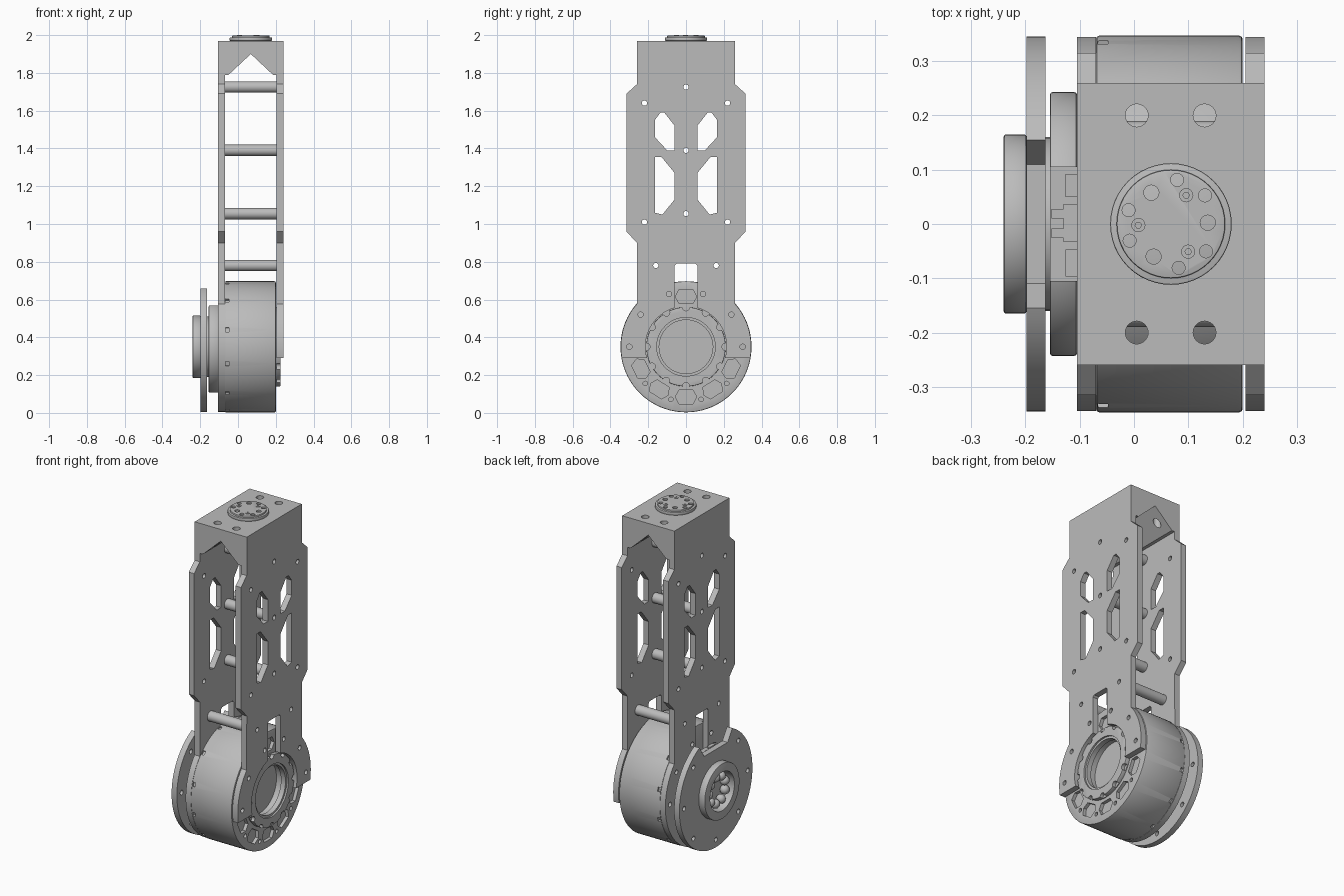
import bpy, bmesh
from math import sin, cos, radians, sqrt
from mathutils import Vector

if "Cube" in bpy.data.objects:
    bpy.data.objects.remove(bpy.data.objects["Cube"])

grey = bpy.data.materials.new("machined grey")
grey.use_nodes = True
tone = (0.5, 0.5, 0.5, 1)
grey.diffuse_color = tone
grey.node_tree.nodes["Principled BSDF"].inputs["Base Color"].default_value = tone

CZ = 0.35      # height of the motor axis
R = 0.345      # motor radius
MID = 0.068    # middle of the frame in x


def polar(r, a, cy=0.0, cz=0.0):
    return (cy + r * cos(radians(a)), cz + r * sin(radians(a)))


def circle(r, c=(0, CZ), n=32):
    return [polar(r, 360 * i / n, *c) for i in range(n)]


def rect(a0, a1, b0, b1):
    return [(a0, b0), (a1, b0), (a1, b1), (a0, b1)]


def mirror(pts):
    return [(-a, b) for a, b in pts]


def prism(name, profiles, lo, hi, axis="x", bevel=0):
    """Extrude one or more closed profiles along an axis."""
    place = {"x": lambda a, b, d: (d, a, b),
             "y": lambda a, b, d: (a, d, b),
             "z": lambda a, b, d: (a, b, d)}[axis]
    bm = bmesh.new()
    for pts in profiles:
        low = [bm.verts.new(place(a, b, lo)) for a, b in pts]
        high = [bm.verts.new(place(a, b, hi)) for a, b in pts]
        bm.faces.new(low)
        bm.faces.new(high)
        for i in range(len(pts)):
            j = (i + 1) % len(pts)
            bm.faces.new((low[i], low[j], high[j], high[i]))
    bmesh.ops.recalc_face_normals(bm, faces=bm.faces)
    if bevel:
        rims = [e for e in bm.edges if any(len(f.verts) > 8 for f in e.link_faces)]
        bmesh.ops.bevel(bm, geom=rims, offset=bevel, segments=2,
                        profile=0.5, affect="EDGES")
    mesh = bpy.data.meshes.new(name)
    bm.to_mesh(mesh)
    bm.free()
    mesh.materials.append(grey)
    obj = bpy.data.objects.new(name, mesh)
    bpy.context.collection.objects.link(obj)
    return obj


def cut(obj, profiles, lo, hi, axis="x"):
    """Subtract extruded profiles and drop the cutter."""
    cutter = prism("cutter", profiles, lo, hi, axis)
    cutter.hide_render = True
    mod = obj.modifiers.new("cut", "BOOLEAN")
    mod.operation, mod.solver, mod.object = "DIFFERENCE", "EXACT", cutter
    bpy.context.view_layer.objects.active = obj
    bpy.ops.object.modifier_apply(modifier=mod.name)
    bpy.data.objects.remove(cutter)


# Side plates: waisted outline ending in an arc around the motor
def plate_outline(end):
    side = [(0.26, 1.97), (0.26, 1.74), (0.315, 1.69), (0.315, 0.96), (0.26, 0.90)]
    side += [polar(R, 41 + (end - 41) * i / 24, 0, CZ) for i in range(25)]
    return side + mirror(side)[::-1]


upper_window = [(0.165, 1.55), (0.135, 1.59), (0.115, 1.59), (0.06, 1.52),
                (0.06, 1.39), (0.10, 1.39), (0.165, 1.46)]
lower_window = [(0.165, 1.355), (0.13, 1.355), (0.06, 1.27), (0.06, 1.13),
                (0.125, 1.05), (0.165, 1.06)]
windows = [upper_window, lower_window, mirror(upper_window), mirror(lower_window)]
rods = [(0, 1.725), (0, 1.39), (0, 1.055), (0.16, 0.78), (-0.16, 0.78)]
spots = rods + [(s * y, z) for s in (-1, 1) for y, z in
                [(0.22, 1.64), (0.22, 1.01), (0.24, 0.52), (0.09, 0.63), (0.3, 0.35)]]
bolt_holes = [circle(0.014, c, 16) for c in spots]

left_plate = prism("left_plate", [plate_outline(-10)], 0.205, 0.24)
cut(left_plate, [circle(0.215, n=64)], 0.1, 0.3)
right_plate = prism("right_plate", [plate_outline(-89)], -0.105, -0.07)
slot = [(-0.06, 0.50), (0.06, 0.50), (0.06, 0.78), (0.05, 0.79), (-0.05, 0.79), (-0.06, 0.78)]
for plate in (left_plate, right_plate):
    cut(plate, windows + bolt_holes, -0.3, 0.3)
    cut(plate, [slot], -0.3, 0.3)

# Hollow spacer rods between the plates
for i, c in enumerate(rods):
    rod = prism(f"spacer_rod_{i + 1}", [circle(0.03, c, 24)], -0.07, 0.205)
    cut(rod, [circle(0.014, c, 16)], -0.2, 0.3)

# Top block with a chevron underside and four bolt holes
block = prism("top_block", [[(-0.07, 1.97), (-0.07, 1.79), (-0.05, 1.79), (MID, 1.90),
                             (0.185, 1.79), (0.205, 1.79), (0.205, 1.97)]], -0.26, 0.26, "y")
cut(block, [circle(0.021, (x, y), 24) for x in (0.005, 0.13) for y in (-0.2, 0.2)],
    1.7, 2.1, "z")

# Round flange on top
prism("flange_base", [circle(0.112, (MID, 0), 48)], 1.97, 1.988, "z", 0.003)
flange = prism("flange_cap", [circle(0.1, (MID, 0), 48)], 1.98, 1.997, "z", 0.003)
pins = [circle(0.014, polar(0.068, a, MID), 16) for a in (2, 122, 242)]
pins += [circle(0.012, polar(0.082, a, MID), 16) for a in (82, 40, 162, 202, 280, 322)]
cut(flange, pins, 1.985, 2.1, "z")
for i, a in enumerate((62, 182, 302)):
    screw = prism(f"flange_screw_{i + 1}", [circle(0.013, polar(0.06, a, MID), 16)],
                  1.99, 2.0, "z")
    cut(screw, [circle(0.006, polar(0.06, a, MID), 6)], 1.995, 2.1, "z")

# Motor body with pockets in its left face and small vents at the right rim
motor = prism("motor_body", [circle(R + 0.002, n=96)], -0.07, 0.2, "x", 0.006)
pocket = [polar(r, a) for r, a in
          ((0.232, -9), (0.232, 9), (0.27, 12), (0.305, 7), (0.305, -7), (0.27, -12))]


def turned(pts, turn):
    t = radians(turn)
    return [(y * cos(t) - z * sin(t), CZ + y * sin(t) + z * cos(t)) for y, z in pts]


cut(motor, [turned(pocket, a) for a in (90, 206, 238, 270, 302, 334)], 0.18, 0.3)
cut(motor, [circle(0.012, polar(0.29, a, 0, CZ), 16) for a in (222, 254, 286, 318)], 0.17, 0.3)
cut(motor, [circle(0.15, n=48)], 0.15, 0.3)
vent = rect(R - 0.01, R + 0.02, -0.012, 0.012)
cut(motor, [turned(vent, a) for a in range(15, 375, 30)], -0.066, -0.048)

# Scalloped bearing ring in the left face
ring = prism("bearing_ring", [circle(0.21, n=64)], 0.19, 0.225, "x", 0.003)
cut(ring, [circle(0.155, n=48)], 0.1, 0.3)
cut(ring, [circle(0.018, polar(0.208, a, 0, CZ), 16) for a in range(0, 360, 30)], 0.205, 0.3)
lip = prism("bearing_lip", [circle(0.16, n=48)], 0.185, 0.215)
cut(lip, [circle(0.142, n=48)], 0.1, 0.3)

# Stepped output stage on the right side
stage = prism("output_stage", [circle(0.243, n=64)], -0.155, -0.105, "x", 0.005)
cut(stage, [rect(-0.105, 0.105, 0.52, 0.7)], -0.3, -0.09)
prism("output_neck", [circle(0.16, n=48)], -0.17, -0.15)
disc = prism("output_disc", [circle(R, n=96)], -0.198, -0.163)
edge = CZ + sqrt(R * R - 0.155 ** 2)
cut(disc, [[(-0.11, 0.59), (0.11, 0.59), (0.155, edge), (0.155, 0.8),
            (-0.155, 0.8), (-0.155, edge)]], -0.3, 0)
cut(disc, [circle(0.014, polar(0.3, a, 0, CZ), 16) for a in range(0, 360, 45) if a != 90], -0.3, 0)
cut(disc, [circle(0.115, n=48)], -0.3, 0)
hub = prism("output_hub", [circle(0.165, n=64)], -0.24, -0.198, "x", 0.004)
cut(hub, [circle(0.115, n=48)], -0.3, 0)

# Bearing balls inside the hub
for i in range(9):
    y, z = polar(0.08, 40 * i, 0, CZ)
    bpy.ops.mesh.primitive_uv_sphere_add(segments=16, ring_count=10, radius=0.027,
                                         location=(-0.203, y, z))
    ball = bpy.context.object
    ball.name = f"bearing_ball_{i + 1}"
    ball.data.materials.append(grey)

# Connector blocks in the notch of the output stage
for name, y0, y1, x0 in (("connector", -0.033, 0.037, -0.13), ("plug_upper", 0.01, 0.028, -0.152),
                         ("plug_lower", -0.026, -0.008, -0.152),
                         ("socket_rear", 0.05, 0.092, -0.126), ("socket_front", -0.097, -0.047, -0.126)):
    prism(name, [rect(y0, y1, 0.515, 0.565)], x0, -0.105)

# Smooth the curved walls and keep the edges crisp
for obj in bpy.context.collection.objects:
    obj.select_set(obj.type == "MESH" and grey.name in obj.data.materials)
bpy.context.view_layer.objects.active = motor
bpy.ops.object.shade_smooth_by_angle(angle=radians(30))
